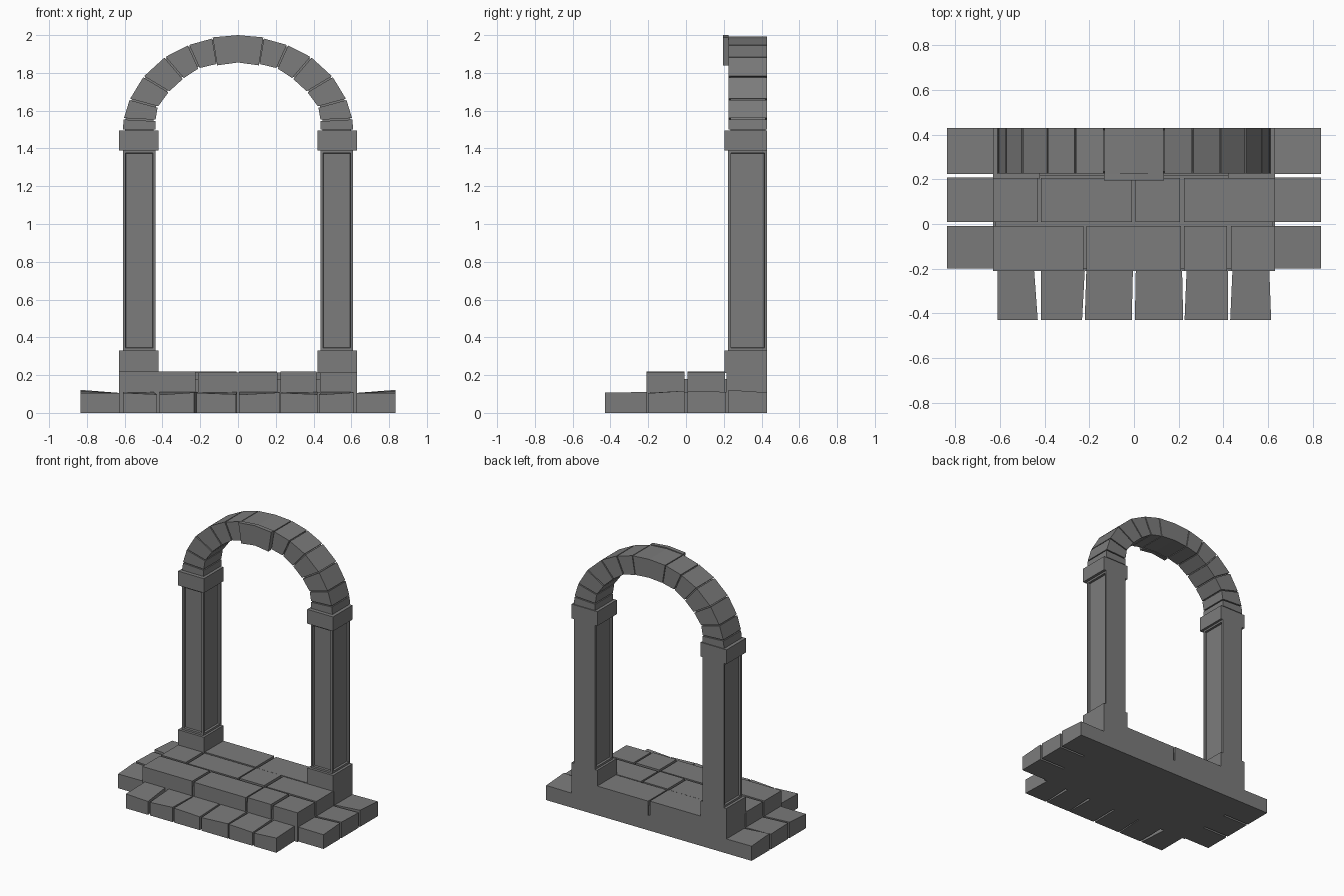
import bpy, bmesh
from mathutils import Vector

if "Cube" in bpy.data.objects:
    bpy.data.objects.remove(bpy.data.objects["Cube"], do_unlink=True)

# Single stone colour
stone = bpy.data.materials.new("grey stone")
stone.use_nodes = True
grey = (0.2, 0.2, 0.2, 1)
stone.diffuse_color = grey
bsdf = stone.node_tree.nodes["Principled BSDF"]
bsdf.inputs["Base Color"].default_value = grey
bsdf.inputs["Roughness"].default_value = 0.9


def solid(name, lower, upper, panels=()):
    """Join two matching outlines into a solid; recess faces looking along panels."""
    bm = bmesh.new()
    a = [bm.verts.new(p) for p in lower]
    b = [bm.verts.new(p) for p in upper]
    n = len(a)
    bm.faces.new(a)
    bm.faces.new(b)
    for i in range(n):
        j = (i + 1) % n
        bm.faces.new((a[i], a[j], b[j], b[i]))
    bmesh.ops.recalc_face_normals(bm, faces=bm.faces)
    chosen = [f for f in bm.faces if any(f.normal.dot(Vector(d)) > 0.9 for d in panels)]
    if chosen:
        bmesh.ops.inset_individual(bm, faces=chosen, thickness=0.02)
        bmesh.ops.inset_individual(bm, faces=chosen, thickness=0.003, depth=-0.015)
    mesh = bpy.data.meshes.new(name)
    bm.to_mesh(mesh)
    bm.free()
    mesh.materials.append(stone)
    obj = bpy.data.objects.new(name, mesh)
    bpy.context.collection.objects.link(obj)
    return obj


def block(name, x, y, z, panels=()):
    plan = [(x[0], y[0]), (x[1], y[0]), (x[1], y[1]), (x[0], y[1])]
    return solid(name, [(*p, z[0]) for p in plan], [(*p, z[1]) for p in plan], panels)


def slab(name, outline, y):
    """Extrude an (x, z) outline from front to back."""
    return solid(name, [(p[0], y[0], p[1]) for p in outline],
                 [(p[0], y[1], p[1]) for p in outline])


BACK = 0.43
HALF = 0.63

# Lower step core and mortar bed of the upper step
block("lower_step_core", (-HALF, HALF), (-0.21, BACK), (0, 0.11))
block("upper_step_bed", (-0.62, 0.62), (-0.2, BACK - 0.012), (0.11, 0.18))

# Front tread stones: left and right edges at the back, then at the front
treads = [(-0.61, -0.446, -0.61, -0.43), (-0.415, -0.22, -0.415, -0.232),
          (-0.213, -0.005, -0.22, -0.01), (0.008, 0.215, 0.004, 0.22),
          (0.235, 0.42, 0.226, 0.42), (0.44, 0.605, 0.43, 0.613)]
for i, (bl, br, fl, fr) in enumerate(treads):
    plan = [(fl, -BACK), (fr, -BACK), (br, -0.21), (bl, -0.21)]
    tilt = 0.006 if i % 2 else -0.004
    tops = [0.102 - tilt, 0.102 + tilt, 0.11, 0.11]
    solid("front_tread_stone", [(*p, 0) for p in plan],
          [(*p, h) for p, h in zip(plan, tops)])

# Side stones, rising slightly outwards
for s in (-1, 1):
    for y0, y1, h0, h1 in [(-0.2, -0.008, 0.104, 0.117),
                           (0.008, 0.208, 0.117, 0.111),
                           (0.224, BACK, 0.122, 0.108)]:
        plan = [(s * HALF, y0), (s * 0.835, y0), (s * 0.835, y1), (s * HALF, y1)]
        tops = [0.106, h0, h1, 0.106]
        solid("side_stone", [(*p, 0) for p in plan],
              [(*p, h) for p, h in zip(plan, tops)])

# Upper paving rows
rows = [((-0.21, -0.008), [(-HALF, -0.225), (-0.212, 0.21), (0.224, 0.415), (0.433, HALF)]),
        ((0.008, 0.206), [(-HALF, -0.43), (-0.415, -0.008), (0.006, 0.206), (0.224, HALF)]),
        ((0.214, BACK), [(-HALF, -0.007), (0.007, HALF)])]
for y, stones in rows:
    for i, x in enumerate(stones):
        block("paving_stone", x, y, (0.11, 0.218 - 0.004 * (i % 2)))

# Pillars with recessed panels on the front and both sides
for s in (-1, 1):
    wide, narrow = (s * 0.42, s * HALF), (s * 0.437, s * 0.61)
    block("pillar_base", wide, (0.204, BACK), (0.21, 0.33))
    block("pillar_shaft", narrow, (0.223, BACK), (0.33, 1.39),
          [(0, -1, 0), (1, 0, 0), (-1, 0, 0)])
    block("pillar_capital", wide, (0.204, BACK), (1.39, 1.495))

# Arch joints from springing to keystone
outer = [(0.61, 1.495), (0.605, 1.557), (0.573, 1.66), (0.5, 1.78),
         (0.387, 1.883), (0.262, 1.947), (0.133, 1.983)]
inner = [(0.437, 1.495), (0.437, 1.548), (0.425, 1.62), (0.366, 1.7),
         (0.29, 1.77), (0.207, 1.825), (0.11, 1.848)]
outer, inner = [[Vector(p) for p in pts] for pts in (outer, inner)]
DEPTH = (0.225, BACK)


def shifted(a, b, gap=0.004):
    return a + (b - a).normalized() * gap


for s in (-1, 1):
    for i in range(len(outer) - 1):
        o0, o1, i0, i1 = outer[i], outer[i + 1], inner[i], inner[i + 1]
        quad = [shifted(o0, o1), shifted(o1, o0), shifted(i1, i0), shifted(i0, i1)]
        bed = [o0.lerp(i0, 0.06), o1.lerp(i1, 0.06), i1.lerp(o1, 0.06), i0.lerp(o0, 0.06)]
        slab("arch_stone", [(s * p.x, p.y) for p in quad], DEPTH)
        slab("arch_mortar", [(s * p.x, p.y) for p in bed], (DEPTH[0] + 0.01, BACK - 0.01))

# Keystone and its raised front face
slab("keystone", [(-0.131, 1.983), (0, 1.992), (0.131, 1.983),
                  (0.109, 1.848), (0, 1.857), (-0.109, 1.848)], DEPTH)
slab("keystone_face", [(-0.134, 1.988), (0, 2.0), (0.134, 1.988),
                       (0.11, 1.84), (0, 1.855), (-0.11, 1.84)], (0.195, DEPTH[0]))
